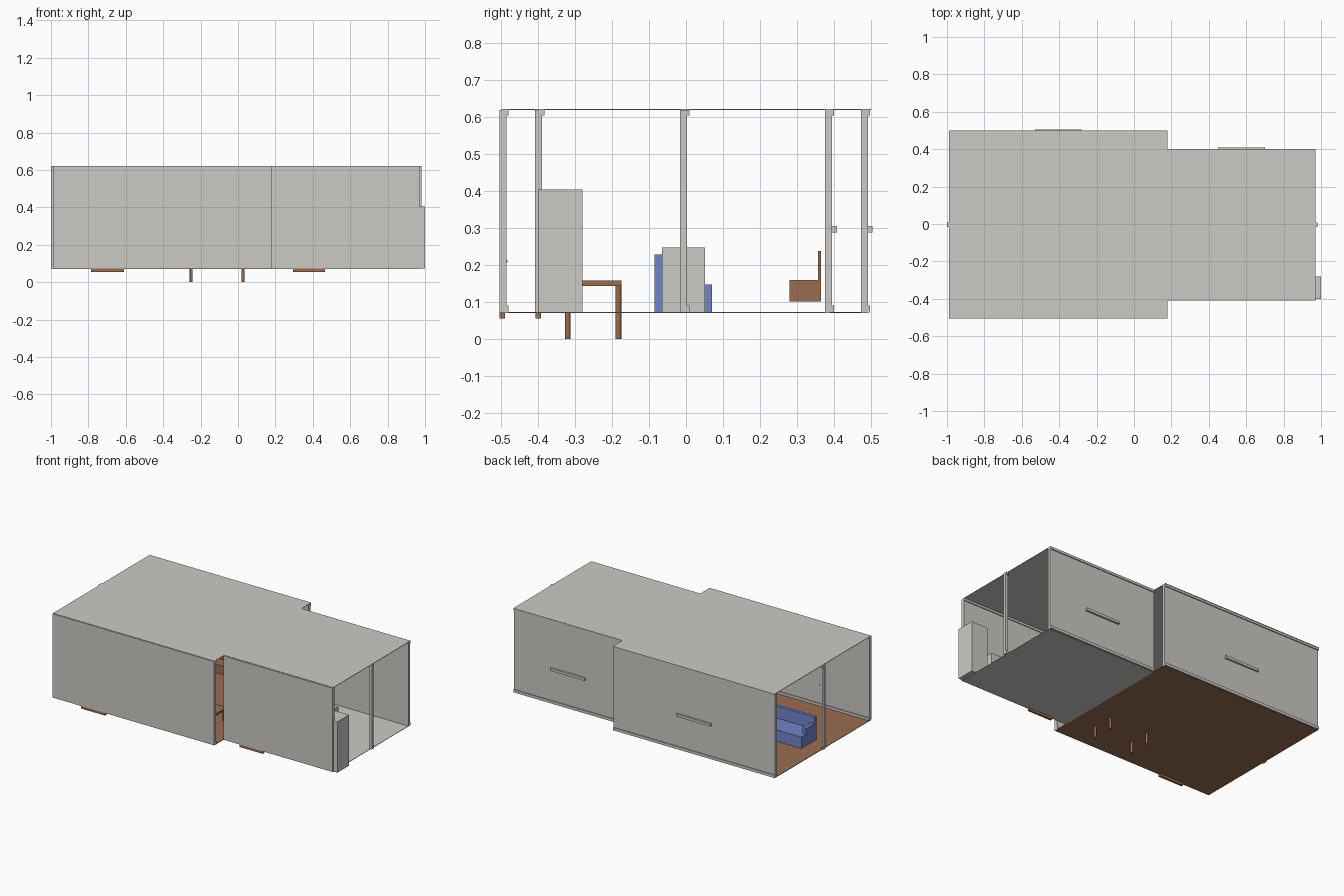
import bpy

if "Cube" in bpy.data.objects:
    bpy.data.objects.remove(bpy.data.objects["Cube"])


def mat(name, rgb):
    m = bpy.data.materials.new(name)
    m.diffuse_color = (*rgb, 1)
    m.use_nodes = True
    m.node_tree.nodes["Principled BSDF"].inputs["Base Color"].default_value = m.diffuse_color
    return m


GREY = mat("pale_grey", (0.60, 0.59, 0.56))
WOOD = mat("brown_wood", (0.32, 0.155, 0.08))
BLUE = mat("blue_fabric", (0.17, 0.23, 0.60))


def box(name, x, y, z, m):
    """Box from (min, max) ranges on each axis."""
    bpy.ops.mesh.primitive_cube_add(size=1, location=[sum(r) / 2 for r in (x, y, z)])
    o = bpy.context.object
    o.name = name
    o.scale = [r[1] - r[0] for r in (x, y, z)]
    bpy.ops.object.transform_apply(location=False, rotation=False, scale=True)
    o.data.materials.append(m)
    return o


Z0, Z1 = 0.072, 0.62


# Wall panel with a skirting and a cornice strip on its +y side
def wall(name, x, y0, y1):
    box(name, x, (y0, y1), (Z0, Z1), GREY)
    box(name + "_skirting", x, (y1, y1 + 0.006), (Z0, Z0 + 0.018), GREY)
    box(name + "_cornice", x, (y1, y1 + 0.006), (Z1 - 0.015, Z1), GREY)


big, small = (-0.99, 0.18), (0.18, 0.97)
wall("big_front_wall", big, -0.505, -0.486)
wall("big_back_wall", big, 0.474, 0.492)
wall("small_front_wall", small, -0.408, -0.389)
wall("small_back_wall", small, 0.376, 0.395)
# Slim posts in the middle of the open ends
wall("left_end_post", (-1.0, -0.986), -0.016, 0.003)
wall("right_end_post", (0.964, 0.98), -0.016, 0.003)

# Thin floors and roofs
for name, x, h, m in (("big", big, 0.5, WOOD), ("small", small, 0.4, GREY)):
    box(name + "_floor", x, (-h, h - 0.01), (Z0 - 0.002, Z0 + 0.001), m)
    box(name + "_roof", x, (-h, h), (Z1 - 0.001, Z1 + 0.002), GREY)

# Doors set into the front walls, only their bottoms and knobs show
for name, x, y in (("big", (-0.785, -0.61), -0.505), ("small", (0.295, 0.465), -0.408)):
    box(name + "_door", x, (y + 0.001, y + 0.016), (0.055, 0.40), WOOD)
    box(name + "_door_knob", (x[1] - 0.02, x[1] - 0.014), (y + 0.015, y + 0.022),
        (0.207, 0.213), GREY)

# Window sills on the back walls
box("big_window_sill", (-0.53, -0.28), (0.48, 0.504), (0.288, 0.305), GREY)
box("small_window_sill", (0.45, 0.70), (0.38, 0.408), (0.288, 0.305), GREY)

# Table whose legs reach through the floor
box("table_top", (-0.265, 0.04), (-0.33, -0.175), (0.143, 0.158), WOOD)
for x in (-0.25, 0.027):
    for y in (-0.32, -0.183):
        bpy.ops.mesh.primitive_cylinder_add(vertices=16, radius=0.008, depth=0.145,
                                            location=(x, y, 0.0725))
        leg = bpy.context.object
        leg.name = "table_leg"
        leg.data.materials.append(WOOD)
        bpy.ops.object.shade_smooth_by_angle()

# Sofa
sx = (-0.884, -0.46)
box("sofa_seat", sx, (-0.066, 0.07), (Z0, 0.148), BLUE)
box("sofa_back", sx, (-0.085, -0.065), (Z0, 0.228), BLUE)
for x in (sx[0], sx[1] - 0.025):
    box("sofa_arm", (x, x + 0.025), (-0.066, 0.02), (0.147, 0.185), BLUE)

# Wall bench with upright panel opposite the sofa
box("media_bench", (-0.60, -0.30), (0.28, 0.358), (0.102, 0.16), WOOD)
box("media_panel", (-0.60, -0.30), (0.357, 0.365), (0.102, 0.238), WOOD)

# Kitchen: fridge, counter along the wall, island
box("fridge", (0.88, 1.0), (-0.40, -0.28), (Z0, 0.405), GREY)
box("counter", (0.48, 0.85), (-0.39, -0.28), (Z0, 0.248), GREY)
box("island", (0.45, 0.69), (-0.065, 0.052), (Z0, 0.248), GREY)
